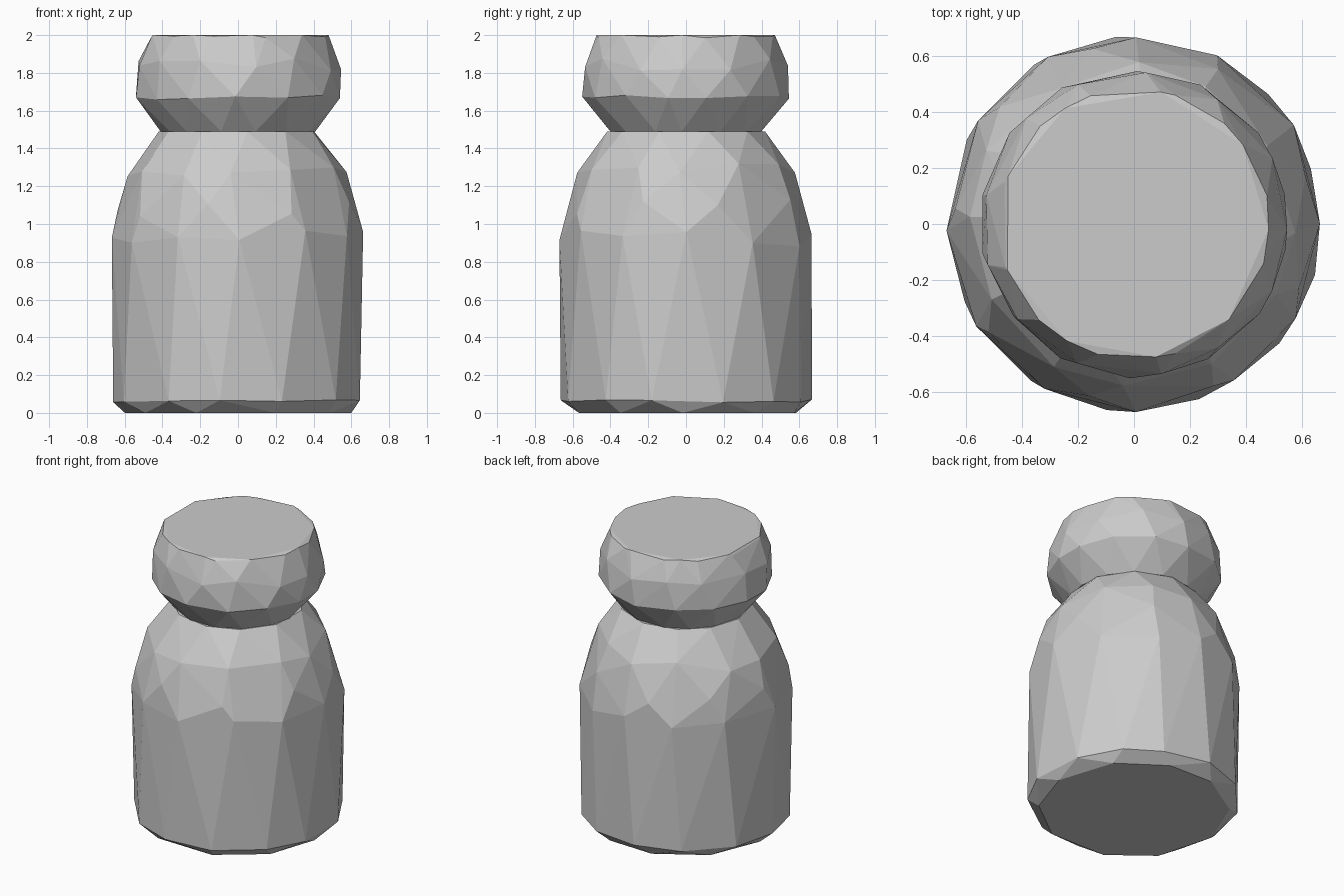
import bpy
import bmesh
import math
import random

cube = bpy.data.objects.get("Cube")
if cube:
    bpy.data.objects.remove(cube, do_unlink=True)

random.seed(7)

stone = bpy.data.materials.new("plain grey")
stone.use_nodes = True
grey = (0.6, 0.6, 0.6, 1)
stone.diffuse_color = grey
stone.node_tree.nodes["Principled BSDF"].inputs["Base Color"].default_value = grey


def radius_at(profile, z):
    """Radius of the outline at a height."""
    for (r0, z0), (r1, z1) in zip(profile, profile[1:]):
        if z <= z1:
            return r0 + (r1 - r0) * (z - z0) / (z1 - z0)
    return profile[-1][0]


def faceted_part(name, profile, rings):
    """Wrap a hull around uneven rings of points that follow the outline."""
    bm = bmesh.new()
    for i, (z, count, wobble) in enumerate(rings):
        for k in range(count):
            turn = (k + 0.5 * (i % 2) + random.uniform(-0.13, 0.13)) / count
            a = turn * math.tau
            h = z + random.uniform(-wobble, wobble)
            r = radius_at(profile, h)
            bm.verts.new((r * math.cos(a), r * math.sin(a), h))
    hull = bmesh.ops.convex_hull(bm, input=bm.verts)
    spare = [v for v in hull["geom_interior"] if isinstance(v, bmesh.types.BMVert)]
    bmesh.ops.delete(bm, geom=spare, context="VERTS")
    bmesh.ops.dissolve_limit(bm, angle_limit=math.radians(2),
                             verts=bm.verts, edges=bm.edges)
    bmesh.ops.recalc_face_normals(bm, faces=bm.faces)
    mesh = bpy.data.meshes.new(name)
    bm.to_mesh(mesh)
    bm.free()
    mesh.materials.append(stone)
    obj = bpy.data.objects.new(name, mesh)
    bpy.context.collection.objects.link(obj)
    return obj


# Jar body: chipped foot, straight wall, rounded shoulder
faceted_part(
    "jar_body",
    [(0.6, 0), (0.67, 0.065), (0.67, 0.92), (0.62, 1.17), (0.565, 1.3), (0.42, 1.49)],
    [(0, 10, 0), (0.065, 13, 0.01), (0.92, 12, 0.05), (1.08, 9, 0.05),
     (1.28, 12, 0.05), (1.49, 11, 0)],
)

# Lid: flared underside, rounded rim, flat top
faceted_part(
    "jar_lid",
    [(0.41, 1.49), (0.55, 1.67), (0.55, 1.8), (0.53, 1.89), (0.485, 1.985), (0.48, 2)],
    [(1.49, 14, 0), (1.67, 14, 0.012), (1.84, 13, 0.04), (1.99, 12, 0.006), (2, 9, 0)],
)
